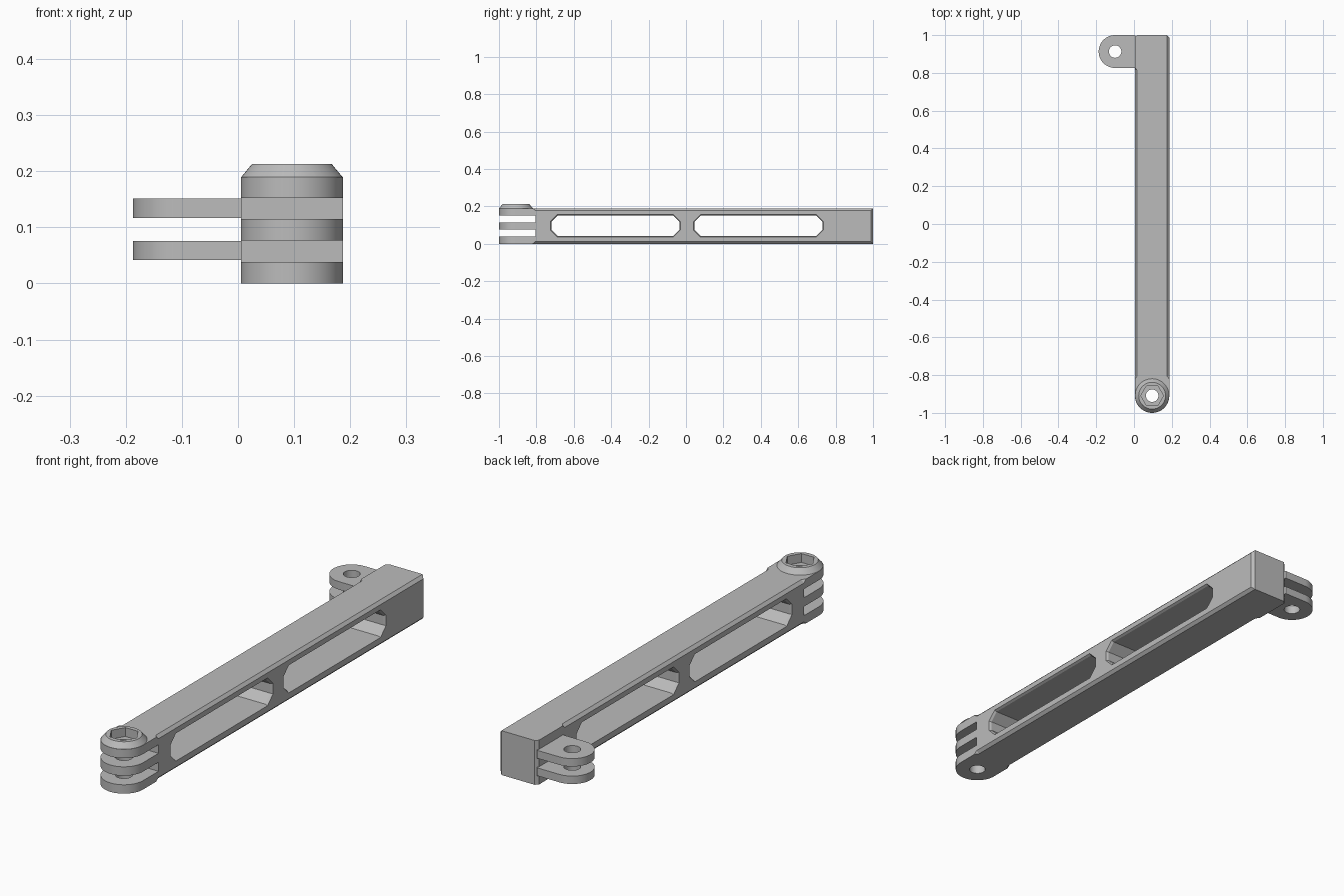
import bpy
import bmesh
from math import cos, sin, pi, radians

if "Cube" in bpy.data.objects:
    bpy.data.objects.remove(bpy.data.objects["Cube"])

GREY = 0.5
grey = bpy.data.materials.new("plain grey")
grey.use_nodes = True
grey.diffuse_color = (GREY, GREY, GREY, 1)
grey.node_tree.nodes["Principled BSDF"].inputs["Base Color"].default_value = (GREY, GREY, GREY, 1)

# Main dimensions
LEFT, RIGHT, HEIGHT = 0.005, 0.187, 0.19
MID, HALF = (LEFT + RIGHT) / 2, (RIGHT - LEFT) / 2
PIVOT_Y = -1 + HALF
EAR_X, EAR_Y, EAR_R = -0.1, 0.913, 0.087
HOLE_R, CHAMFER = 0.033, 0.012


def loft(name, rings):
    """Solid skinned through matching rings of points, capped at both ends."""
    bm = bmesh.new()
    loops = [[bm.verts.new(p) for p in ring] for ring in rings]
    for a, b in zip(loops, loops[1:]):
        for i in range(len(a)):
            j = (i + 1) % len(a)
            bm.faces.new((a[i], a[j], b[j], b[i]))
    bm.faces.new(loops[0])
    bm.faces.new(loops[-1])
    bmesh.ops.recalc_face_normals(bm, faces=bm.faces)
    mesh = bpy.data.meshes.new(name)
    bm.to_mesh(mesh)
    bm.free()
    mesh.materials.append(grey)
    obj = bpy.data.objects.new(name, mesh)
    bpy.context.collection.objects.link(obj)
    return obj


def arc(cx, cy, r, start, end, steps):
    angles = [start + (end - start) * i / steps for i in range(steps + 1)]
    return [(cx + r * cos(a), cy + r * sin(a)) for a in angles]


def extrude(name, outline, z0, z1):
    return loft(name, [[(x, y, z) for x, y in outline] for z in (z0, z1)])


def turned(name, cx, cy, profile, sides=48):
    """Round or polygonal solid from (radius, height) pairs."""
    return loft(name, [[(x, y, z) for x, y in arc(cx, cy, r, 0, 2 * pi, sides)[:-1]]
                       for r, z in profile])


def block(name, x0, x1, y0, y1, z0, z1):
    return extrude(name, [(x0, y0), (x1, y0), (x1, y1), (x0, y1)], z0, z1)


def combine(target, tool, operation="DIFFERENCE"):
    mod = target.modifiers.new("combine", "BOOLEAN")
    mod.operation = operation
    mod.solver = "EXACT"
    mod.object = tool
    bpy.context.view_layer.objects.active = target
    bpy.ops.object.modifier_apply(modifier=mod.name)
    bpy.data.objects.remove(tool)


def finish(obj):
    bpy.ops.object.select_all(action="DESELECT")
    obj.select_set(True)
    bpy.context.view_layer.objects.active = obj
    bpy.ops.object.shade_smooth_by_angle(angle=radians(25))


# Arm: rounded front end, clipped back corners
outline = arc(MID, PIVOT_Y, HALF, pi, 2 * pi, 32) + [
    (RIGHT, 1 - CHAMFER), (RIGHT - CHAMFER, 1), (LEFT + CHAMFER, 1), (LEFT, 1 - CHAMFER)]
arm = extrude("arm", outline, 0, HEIGHT)

# Chamfers along the long edges, tapering out at their ends
for x, y_end in ((LEFT, EAR_Y - EAR_R), (RIGHT, 1.05)):
    for z in (0, HEIGHT):
        rings = []
        for y, r in ((-0.82, 0.0005), (-0.805, CHAMFER),
                     (y_end - CHAMFER, CHAMFER), (y_end, 0.0005)):
            rings.append([(x + r, y, z), (x, y, z + r), (x - r, y, z), (x, y, z - r)])
        combine(arm, loft("edge_cutter", rings))

# Two long windows with chamfered rims
for y0, y1 in ((-0.72, -0.035), (0.045, 0.73)):
    rings = []
    for x, grow in ((LEFT - 0.01, 0.02), (LEFT + 0.01, 0), (RIGHT - 0.01, 0), (RIGHT + 0.01, 0.02)):
        a, b, lo, hi = y0 - grow / 2, y1 + grow / 2, 0.042 - grow / 2, 0.151 + grow / 2
        c = 0.034 + grow * 0.3
        ring = [(a + c, lo), (b - c, lo), (b, lo + c), (b, hi - c),
                (b - c, hi), (a + c, hi), (a, hi - c), (a, lo + c)]
        rings.append([(x, y, z) for y, z in ring])
    combine(arm, loft("window_cutter", rings))

# Fork slots at the front end
for z0, z1 in ((0.038, 0.077), (0.115, 0.152)):
    combine(arm, block("slot_cutter", -0.1, 0.3, -1.1, -0.805, z0, z1))

# Tapered boss with hexagonal nut pocket and bolt hole
boss = turned("boss", MID, PIVOT_Y, [(0.08, 0.175), (HALF - 0.001, HEIGHT), (0.071, 0.213)])
combine(arm, boss, "UNION")
combine(arm, turned("nut_cutter", MID, PIVOT_Y, [(0.06, 0.175), (0.06, 0.3)], 6))
combine(arm, turned("bolt_cutter", MID, PIVOT_Y, [(HOLE_R, -0.1), (HOLE_R, 0.3)]))
finish(arm)

# Pair of side ears at the back end
ear_outline = arc(EAR_X, EAR_Y, EAR_R, pi / 2, 3 * pi / 2, 32) + [
    (LEFT + 0.01, EAR_Y - EAR_R), (LEFT + 0.01, EAR_Y + EAR_R - CHAMFER),
    (LEFT, EAR_Y + EAR_R)]
for name, z0, z1 in (("lower_ear", 0.042, 0.076), ("upper_ear", 0.117, 0.151)):
    ear = extrude(name, ear_outline, z0, z1)
    combine(ear, turned("ear_cutter", EAR_X, EAR_Y, [(HOLE_R, -0.1), (HOLE_R, 0.3)]))
    finish(ear)
